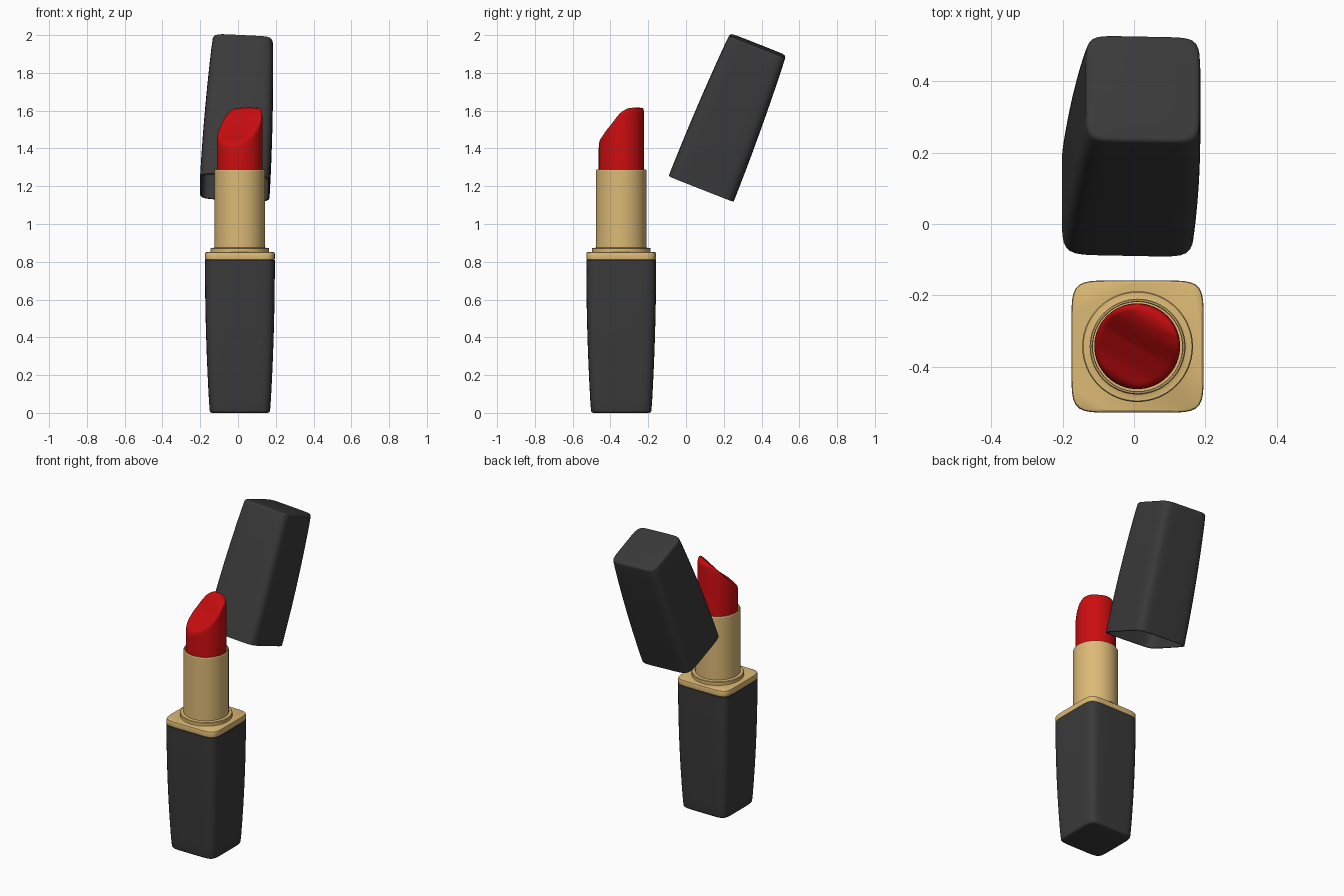
import bpy, bmesh, math
from mathutils import Matrix, Vector

if "Cube" in bpy.data.objects:
    bpy.data.objects.remove(bpy.data.objects["Cube"])

CX, CY = 0.01, -0.343


def material(name, col):
    m = bpy.data.materials.new(name)
    m.diffuse_color = (*col, 1)
    m.use_nodes = True
    m.node_tree.nodes["Principled BSDF"].inputs["Base Color"].default_value = m.diffuse_color
    return m


BLACK = material("matte black", (0.042, 0.042, 0.042))
GOLD = material("gold", (0.72, 0.49, 0.18))
RED = material("lipstick red", (0.60, 0.004, 0.005))


def loft(name, rings, mat, matrix, angle=30):
    """Skin a stack of equal-length rings and close both ends."""
    bm = bmesh.new()
    vs = [[bm.verts.new(p) for p in r] for r in rings]
    n = len(vs[0])
    for a, b in zip(vs, vs[1:]):
        for i in range(n):
            j = (i + 1) % n
            bm.faces.new((a[i], a[j], b[j], b[i]))
    bm.faces.new(vs[0][::-1])
    bm.faces.new(vs[-1])
    bmesh.ops.recalc_face_normals(bm, faces=bm.faces)
    me = bpy.data.meshes.new(name)
    bm.to_mesh(me)
    bm.free()
    ob = bpy.data.objects.new(name, me)
    bpy.context.collection.objects.link(ob)
    me.materials.append(mat)
    ob.matrix_world = matrix
    bpy.ops.object.select_all(action='DESELECT')
    bpy.context.view_layer.objects.active = ob
    ob.select_set(True)
    bpy.ops.object.shade_smooth_by_angle(angle=math.radians(angle))
    return ob


def square(h, z, n=96, p=7.5):
    """Soft square section of half width h."""
    pts = []
    for i in range(n):
        a = math.tau * (i + 0.5) / n
        c, s = math.cos(a), math.sin(a)
        r = h * (abs(c) ** p + abs(s) ** p) ** (-1 / p)
        pts.append((r * c, r * s, z))
    return pts


def circle(r, z, n=64):
    return [(r * math.cos(math.tau * i / n), r * math.sin(math.tau * i / n), z) for i in range(n)]


L = 0.81


def half(t):
    """Bulging taper, t = 0 at the narrow closed end, 1 at the wide end."""
    return 0.160 + 0.025 * (1 - (1 - t) ** 2)


# Rounded closed end followed by the bulging wall
R = 0.014
shell = []
for k in range(5):
    a = math.pi / 2 * k / 4
    shell.append((half(0) - R * (1 - math.sin(a)), R * (1 - math.cos(a))))
shell += [(half(k / 12), L * k / 12) for k in range(1, 13)]

place = Matrix.Translation((CX, CY, 0))

# Black base
loft("base", [square(h, z) for h, z in shell], BLACK, place)

# Gold square collar
collar = [(0.180, 0.81), (0.184, 0.813), (0.185, 0.818), (0.185, 0.842),
          (0.183, 0.848), (0.178, 0.851)]
loft("collar", [square(h, z) for h, z in collar], GOLD, place)

# Gold step ring and hollow tube
tube = [(0.155, 0.84), (0.155, 0.870), (0.152, 0.874), (0.140, 0.874), (0.134, 0.876),
        (0.134, 1.284), (0.131, 1.289), (0.127, 1.289), (0.125, 1.285), (0.125, 1.20)]
loft("tube", [circle(r, z) for r, z in tube], GOLD, place)


# Lipstick bullet with a slanted, softly rounded cut
def cut(s):
    pts = [(-0.12, 1.415), (-0.10, 1.44), (-0.06, 1.468), (0.0, 1.525),
           (0.05, 1.588), (0.08, 1.612), (0.10, 1.616), (0.12, 1.612)]
    for (a, za), (b, zb) in zip(pts, pts[1:]):
        if s <= b:
            return za + (zb - za) * max(0, (s - a) / (b - a))
    return pts[-1][1]


d = Vector((0.5, 0.866))
rings = [circle(0.12, 1.20)]
for f, drop in [(1, 0.03), (0.99, 0.015), (0.965, 0.005), (0.92, 0), (0.84, 0), (0.74, 0),
                (0.62, 0), (0.48, 0), (0.32, 0), (0.16, 0), (0.02, 0)]:
    rings.append([(x, y, cut(d.x * x + d.y * y) - drop)
                  for x, y, _ in circle(0.12 * f, 0)])
loft("lipstick", rings, RED, place @ Matrix.Translation((-0.001, 0.001, 0)), 60)

# Hollow black cap, open end down, leaning back
T = 0.008
outer = [(h, L - z) for h, z in shell]
inner = [(half(k / 12) - T, L - L * k / 12) for k in range(12, 0, -1)] + [(half(0) - T, L - T)]
lean = (Matrix.Translation((-0.017, 0.083, 1.193))
        @ Matrix.Rotation(math.radians(-21.5), 4, 'X')
        @ Matrix.Rotation(math.radians(3), 4, 'Y'))
loft("cap", [square(h, z) for h, z in outer + inner], BLACK, lean)
